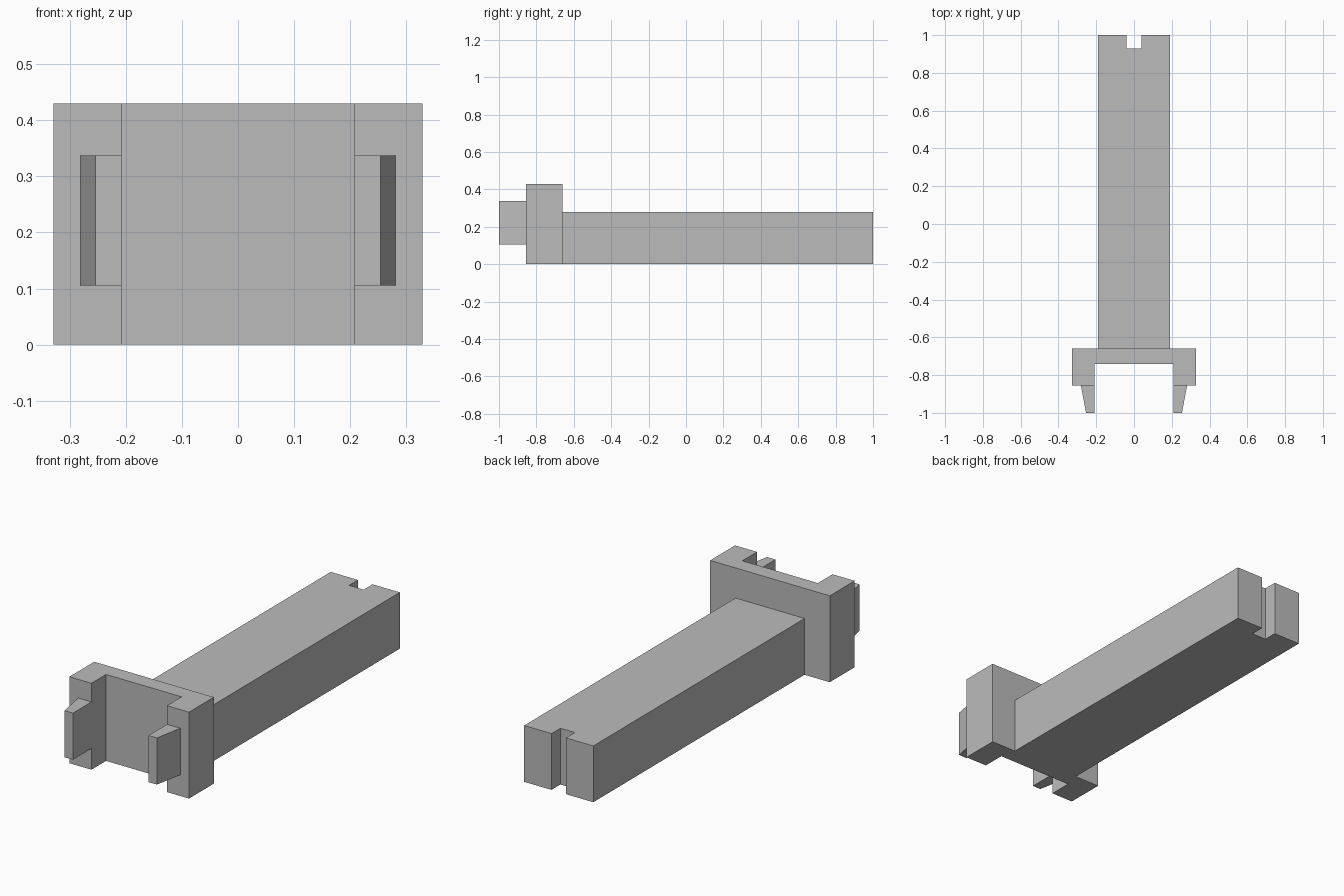
import bpy
import bmesh

cube = bpy.data.objects.get("Cube")
if cube:
    bpy.data.objects.remove(cube, do_unlink=True)

grey = bpy.data.materials.new("plain_grey")
grey.use_nodes = True
colour = (0.5, 0.5, 0.5, 1)
grey.diffuse_color = colour
grey.node_tree.nodes["Principled BSDF"].inputs["Base Color"].default_value = colour


def prism(name, outline, bottom, top):
    """Extrude a plan outline upwards from bottom to top."""
    bm = bmesh.new()
    face = bm.faces.new([bm.verts.new((x, y, bottom)) for x, y in outline])
    result = bmesh.ops.extrude_face_region(bm, geom=[face])
    moved = [v for v in result["geom"] if isinstance(v, bmesh.types.BMVert)]
    bmesh.ops.translate(bm, verts=moved, vec=(0, 0, top - bottom))
    bmesh.ops.recalc_face_normals(bm, faces=bm.faces)
    mesh = bpy.data.meshes.new(name)
    bm.to_mesh(mesh)
    bm.free()
    mesh.materials.append(grey)
    obj = bpy.data.objects.new(name, mesh)
    bpy.context.collection.objects.link(obj)
    return obj


def mirrored(half):
    """Complete a half outline across x = 0."""
    return half + [(-x, y) for x, y in reversed(half)]


BACK, INNER, FRONT, TIP = -0.66, -0.74, -0.855, -1.0
JAW = 0.208

# Long arm with a slot in its far end
prism("arm", mirrored([(0.04, 0.93), (0.04, 1), (0.19, 1), (0.19, BACK)]), 0, 0.28)

# U-shaped bracket, open towards the front
prism("bracket", mirrored([(JAW, INNER), (JAW, FRONT), (0.329, FRONT), (0.329, BACK)]), 0, 0.43)

# Tapered prongs on the bracket jaws
for side, name in ((1, "left_prong"), (-1, "right_prong")):
    outline = [(JAW, FRONT), (JAW, TIP), (0.254, TIP), (0.281, FRONT)]
    prism(name, [(side * x, y) for x, y in outline], 0.105, 0.337)
